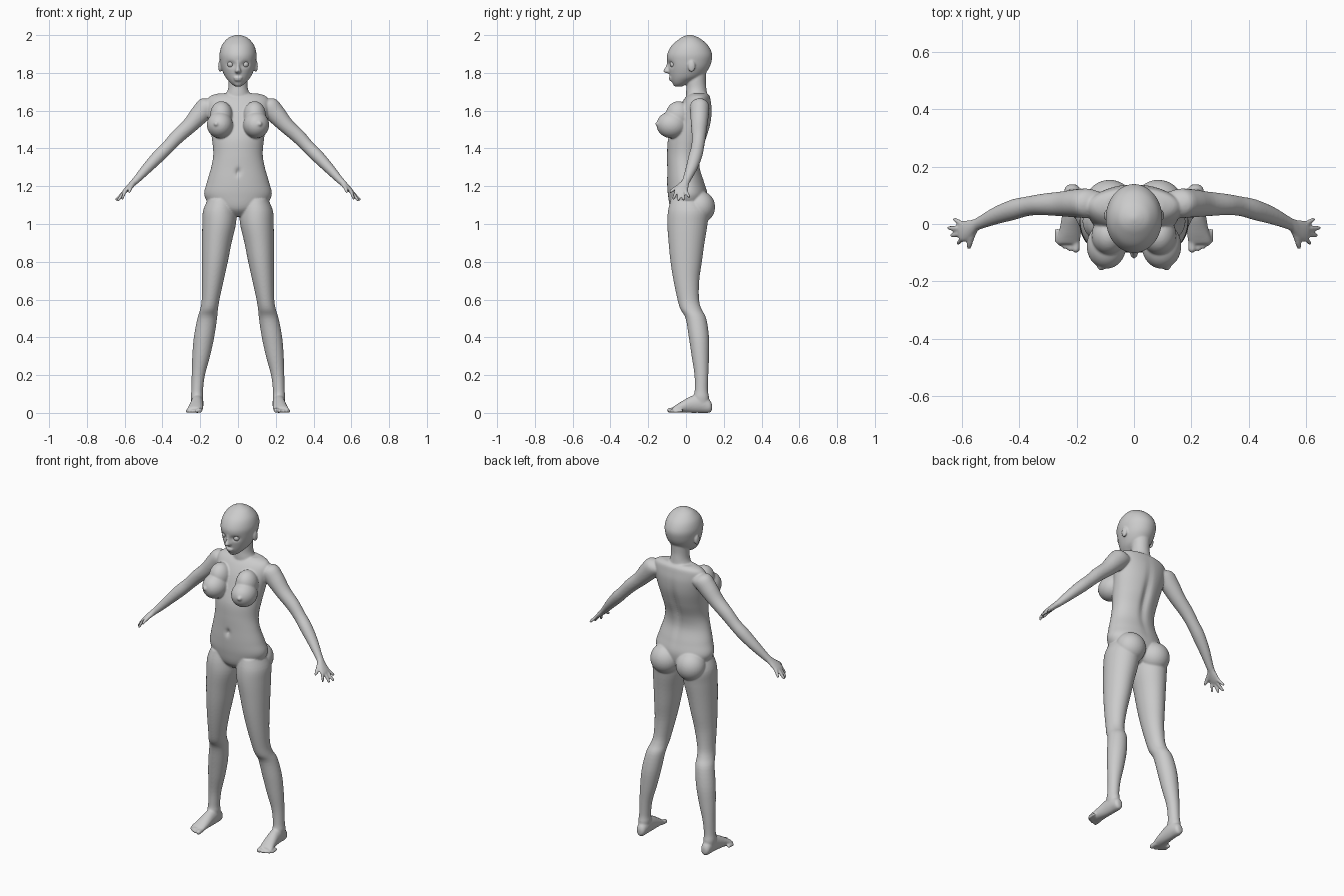
import bpy, bmesh, math
from mathutils import Vector, Matrix

X, Y, Z = Vector((1, 0, 0)), Vector((0, 1, 0)), Vector((0, 0, 1))
D = Vector((0.707, 0, 0.707))      # across the arm
A = Vector((0.707, 0, -0.707))     # along the arm
bm = bmesh.new()


def spline(rows, steps):
    """Catmull-Rom through rows of numbers."""
    out = []
    for i in range(len(rows) - 1):
        p = [rows[max(0, min(len(rows) - 1, i + k))] for k in (-1, 0, 1, 2)]
        for s in range(steps):
            t = s / steps
            out.append([0.5 * (2*b + (c-a)*t + (2*a-5*b+4*c-d)*t*t + (3*b-a-3*c+d)*t**3)
                        for a, b, c, d in zip(*p)])
    return out + [list(rows[-1])]


def tube(rows, u, v, n=24, steps=4, sides=(1,)):
    """Loft ellipses; each row is x, y, z, radius along u, radius along v."""
    for side in sides:
        rings = []
        for x, y, z, ru, rv in spline(rows, steps):
            ring = []
            for k in range(n):
                a = 2 * math.pi * k / n
                p = Vector((x, y, z)) + u * ru * math.cos(a) + v * rv * math.sin(a)
                p.x *= side
                ring.append(bm.verts.new(p))
            rings.append(ring)
        for r0, r1 in zip(rings, rings[1:]):
            for k in range(n):
                j = (k + 1) % n
                bm.faces.new((r0[k], r0[j], r1[j], r1[k]))
        bm.faces.new(rings[0])
        bm.faces.new(rings[-1])


def column(rows, **kw):
    """Upright loft; each row is x, z, half width, front y, back y."""
    tube([(x, (f + b) / 2, z, w, (b - f) / 2) for x, z, w, f, b in rows], X, Y, **kw)


def blob(c, r, sides=(1,)):
    for s in sides:
        m = Matrix.Translation((c[0] * s, c[1], c[2])) @ Matrix.Diagonal((*r, 1))
        bmesh.ops.create_uvsphere(bm, u_segments=32, v_segments=20, radius=1, matrix=m)


def dent(c, r, push):
    for vert in bm.verts:
        q = sum(((vert.co[i] - c[i]) / r[i]) ** 2 for i in range(3))
        if q < 9:
            vert.co += Vector(push) * math.exp(-q)


BOTH = (1, -1)

# torso
column([(0, 1.04, .04, -.04, .05), (0, 1.08, .13, -.08, .10), (0, 1.15, .178, -.095, .115),
        (0, 1.22, .165, -.10, .098), (0, 1.30, .142, -.10, .075), (0, 1.37, .131, -.10, .082),
        (0, 1.45, .138, -.095, .11), (0, 1.53, .15, -.07, .132), (0, 1.60, .163, -.045, .138),
        (0, 1.65, .165, -.018, .132), (0, 1.678, .145, .005, .125), (0, 1.692, .10, .025, .11)],
       n=64, steps=6)
# chest and buttocks
blob((.096, -.076, 1.525), (.069, .08, .071), BOTH)
blob((.088, -.04, 1.575), (.06, .068, .075), BOTH)
blob((.115, -.15, 1.53), (.013, .012, .013), BOTH)
blob((.085, .073, 1.09), (.085, .081, .085), BOTH)
# neck
column([(0, 1.64, .08, .0, .12), (0, 1.69, .062, .0, .112), (0, 1.72, .052, .002, .108),
        (0, 1.76, .05, .005, .105), (0, 1.83, .05, .02, .11)], n=32)
# head
column([(0, 1.727, .012, -.055, -.02), (0, 1.738, .03, -.066, .0), (0, 1.755, .048, -.076, .035),
        (0, 1.78, .068, -.084, .085), (0, 1.82, .086, -.092, .119), (0, 1.86, .095, -.099, .135),
        (0, 1.90, .098, -.099, .138), (0, 1.945, .086, -.076, .117), (0, 1.98, .058, -.035, .078),
        (0, 1.995, .03, -.008, .048), (0, 2.002, .004, .016, .024)], n=64, steps=7)
# eye sockets, navel and spine groove
for s in BOTH:
    dent((.04 * s, -.088, 1.845), (.022, .03, .014), (0, .015, 0))
dent((0, -.1, 1.275), (.012, .03, .018), (0, .016, 0))
dent((0, .11, 1.42), (.022, .06, .15), (0, -.016, 0))
# nose, lips, chin and ears
column([(0, 1.868, .008, -.1, -.07), (0, 1.835, .009, -.107, -.07), (0, 1.81, .016, -.121, -.07),
        (0, 1.798, .011, -.105, -.07)], n=16)
blob((0, -.081, 1.774), (.024, .011, .006))
blob((0, -.078, 1.763), (.02, .012, .007))
blob((0, -.054, 1.744), (.022, .016, .016))
blob((.095, .03, 1.835), (.010, .019, .031), BOTH)

# legs
column([(.09, 1.13, .07, -.08, .09), (.097, 1.07, .088, -.095, .12), (.1, 1.0, .089, -.099, .114),
        (.112, .9, .078, -.092, .098), (.122, .8, .068, -.082, .084), (.133, .7, .057, -.066, .07),
        (.145, .6, .047, -.045, .069), (.153, .55, .047, -.03, .082), (.163, .5, .052, -.002, .107),
        (.18, .4, .054, .015, .122), (.195, .3, .047, .03, .122), (.21, .2, .035, .045, .118),
        (.216, .12, .031, .046, .116), (.217, .08, .033, .04, .122), (.217, .03, .026, .05, .12)],
       n=40, sides=BOTH)
# feet
tube([(.215, .138, .03, .012, .015), (.215, .125, .035, .026, .034), (.215, .08, .05, .032, .05),
      (.217, .03, .045, .034, .045), (.222, -.02, .032, .038, .031), (.228, -.055, .021, .041, .02),
      (.231, -.07, .017, .036, .013)], X, Z, sides=BOTH)
# toes
for x, tip, r in ((.202, -.1, .0135), (.224, -.095, .010), (.241, -.087, .0095),
                  (.256, -.078, .009), (.268, -.067, .0085)):
    tube([(x, tip + .05, r + .004, r, r), (x, tip + .012, r, r, r), (x, tip + .003, r, r * .7, r * .7),
          (x, tip, r, r * .3, r * .3)], X, Z, n=14, sides=BOTH)

# arms
tube([(.10, .07, 1.63, .03, .04), (.155, .072, 1.625, .05, .055), (.2, .072, 1.583, .049, .052),
      (.255, .07, 1.522, .043, .042), (.32, .068, 1.463, .037, .038), (.37, .062, 1.41, .034, .034),
      (.42, .05, 1.36, .036, .034), (.48, .03, 1.297, .031, .028), (.535, .005, 1.237, .023, .02),
      (.56, -.008, 1.212, .022, .016)], Y, D, n=32, sides=BOTH)
# palms
tube([(.545, .0, 1.228, .021, .018), (.565, -.014, 1.207, .029, .016), (.585, -.023, 1.187, .036, .014),
      (.602, -.026, 1.17, .036, .011), (.608, -.026, 1.164, .028, .007)], Y, D, sides=BOTH)
# fingers
for base, tip in (((.596, -.05, 1.176), (.615, -.068, 1.13)), ((.602, -.035, 1.17), (.638, -.04, 1.122)),
                  ((.602, -.017, 1.17), (.648, -.013, 1.125)), ((.595, -.001, 1.177), (.628, .017, 1.14))):
    b, t = Vector(base), Vector(tip)
    tube([(*b.lerp(t, k), r, r) for k, r in ((0, .0098), (.5, .009), (.9, .0075), (1, .004))],
         Y, D, n=14, sides=BOTH)
# thumbs
tube([(.558, -.022, 1.208, .014, .013), (.568, -.05, 1.193, .012, .011), (.574, -.075, 1.177, .010, .009),
      (.576, -.088, 1.167, .005, .005)], (A + Y * .4).normalized(), D, n=14, sides=BOTH)

# fuse all parts into one smooth skin
bmesh.ops.recalc_face_normals(bm, faces=bm.faces)
mesh = bpy.data.meshes.new("body")
bm.to_mesh(mesh)
bm.free()
body = bpy.data.objects.new("body", mesh)
bpy.context.collection.objects.link(body)
fuse = body.modifiers.new("fuse", 'REMESH')
fuse.mode = 'VOXEL'
fuse.voxel_size = 0.005
fuse.use_smooth_shade = True
soft = body.modifiers.new("soften", 'SMOOTH')
soft.factor = 0.5
soft.iterations = 5

# eyeballs
for s, name in ((1, "left_eye"), (-1, "right_eye")):
    bpy.ops.mesh.primitive_uv_sphere_add(segments=24, ring_count=14, radius=.017,
                                         location=(.039 * s, -.069, 1.845))
    bpy.context.object.name = name
    bpy.ops.object.shade_smooth()
